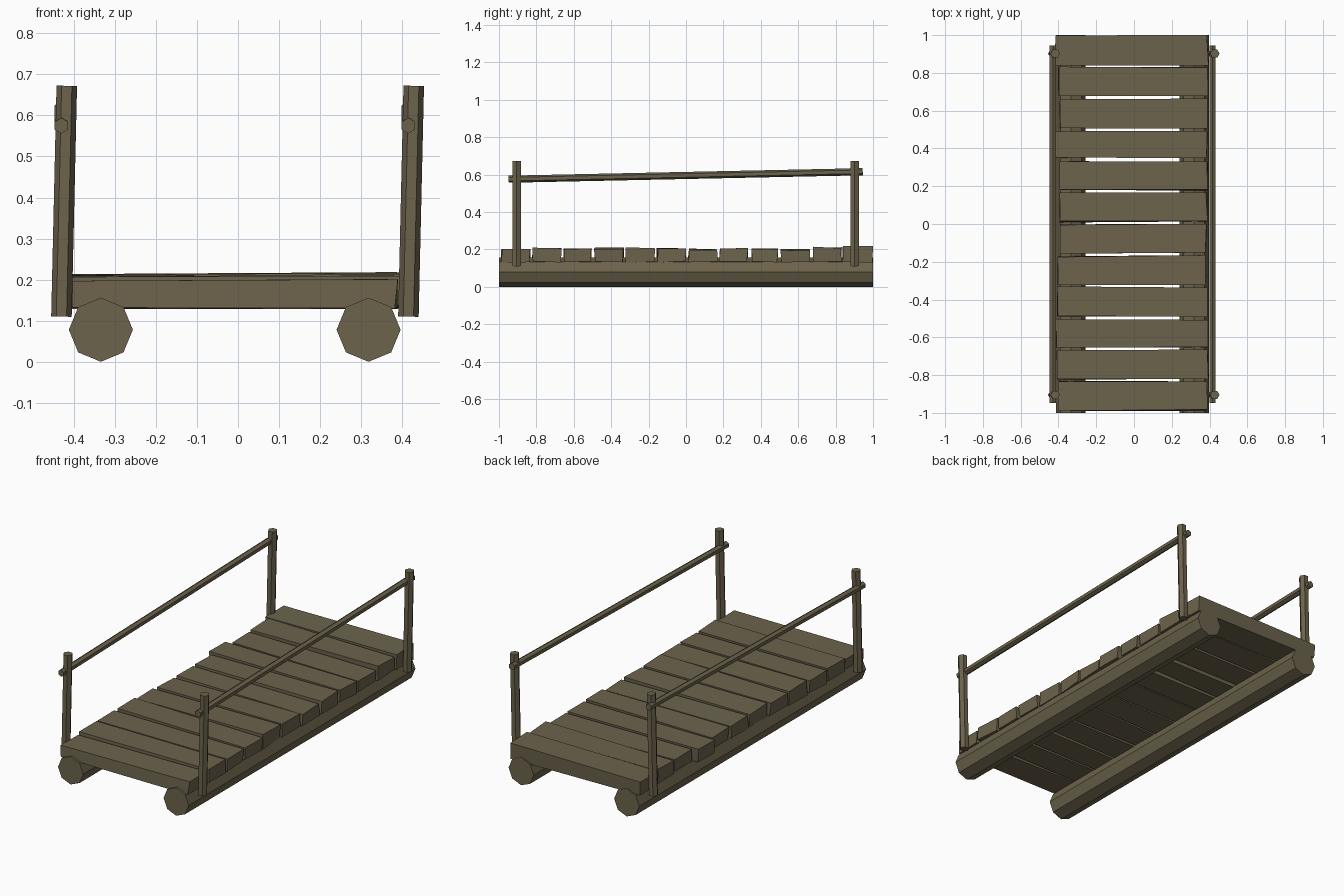
import bpy, bmesh, math, random
from mathutils import Vector

if "Cube" in bpy.data.objects:
    bpy.data.objects.remove(bpy.data.objects["Cube"])

random.seed(4)
wood = bpy.data.materials.new("weathered brown wood")
wood.diffuse_color = (0.15, 0.125, 0.072, 1)
wood.use_nodes = True
wood.node_tree.nodes["Principled BSDF"].inputs["Base Color"].default_value = wood.diffuse_color


def finish(name, bm):
    bmesh.ops.recalc_face_normals(bm, faces=bm.faces)
    me = bpy.data.meshes.new(name)
    bm.to_mesh(me)
    bm.free()
    me.materials.append(wood)
    ob = bpy.data.objects.new(name, me)
    bpy.context.collection.objects.link(ob)
    return ob


# straight pole with n flat sides between two points
def pole(name, a, b, r, n, turn=0.0):
    a, b = Vector(a), Vector(b)
    d = (b - a).normalized()
    side = Vector((1, 0, 0))
    side = (side - d * side.dot(d)).normalized()
    up = d.cross(side)
    bm = bmesh.new()
    rings = []
    for p in (a, b):
        rings.append([bm.verts.new(p + r * (math.cos(t) * side + math.sin(t) * up))
                      for t in (turn + 2 * math.pi * i / n for i in range(n))])
    for i in range(n):
        j = (i + 1) % n
        bm.faces.new((rings[0][i], rings[0][j], rings[1][j], rings[1][i]))
    bm.faces.new(rings[0])
    bm.faces.new(rings[1])
    return finish(name, bm)


# supporting logs
pole("left_log", (-0.334, -1, 0.078), (-0.334, 1, 0.078), 0.078, 8)
pole("right_log", (0.318, -1, 0.078), (0.318, 1, 0.078), 0.078, 8)

# slightly leaning posts and sloping hand rails
for side, x in (("left", -0.43), ("right", 0.415)):
    for end, y in (("front", -0.905), ("back", 0.902)):
        pole(f"{end}_{side}_post", (x, y, 0.11), (x + 0.013, y, 0.672), 0.025, 6)
    pole(f"{side}_rail", (x, -0.948, 0.575), (x, 0.945, 0.615), 0.019, 6, math.pi / 6)

# deck planks: y start, y end, left end, right end, top height
planks = [(-0.985, -0.835, -0.40, 0.385, 0.198), (-0.82, -0.668, -0.41, 0.39, 0.210),
          (-0.655, -0.505, -0.41, 0.39, 0.206), (-0.49, -0.335, -0.405, 0.385, 0.206),
          (-0.32, -0.17, -0.40, 0.38, 0.206), (-0.155, -0.002, -0.39, 0.382, 0.203),
          (0.012, 0.163, -0.395, 0.385, 0.200), (0.18, 0.328, -0.39, 0.387, 0.204),
          (0.35, 0.488, -0.42, 0.388, 0.204), (0.508, 0.662, -0.39, 0.385, 0.199),
          (0.678, 0.828, -0.40, 0.388, 0.210), (0.842, 0.998, -0.415, 0.39, 0.215)]
for k, (y0, y1, x0, x1, top) in enumerate(planks):
    bm = bmesh.new()
    bmesh.ops.create_cube(bm, size=1)
    for v in bm.verts:
        c = v.co
        # uneven hand-cut corners
        jit = [random.uniform(-0.005, 0.005) for _ in range(3)]
        v.co = Vector((x0 if c.x < 0 else x1, y0 if c.y < 0 else y1,
                       0.133 if c.z < 0 else top)) + Vector(jit)
        v.co.y = min(1, v.co.y)
    finish(f"deck_plank_{k + 1}", bm)
